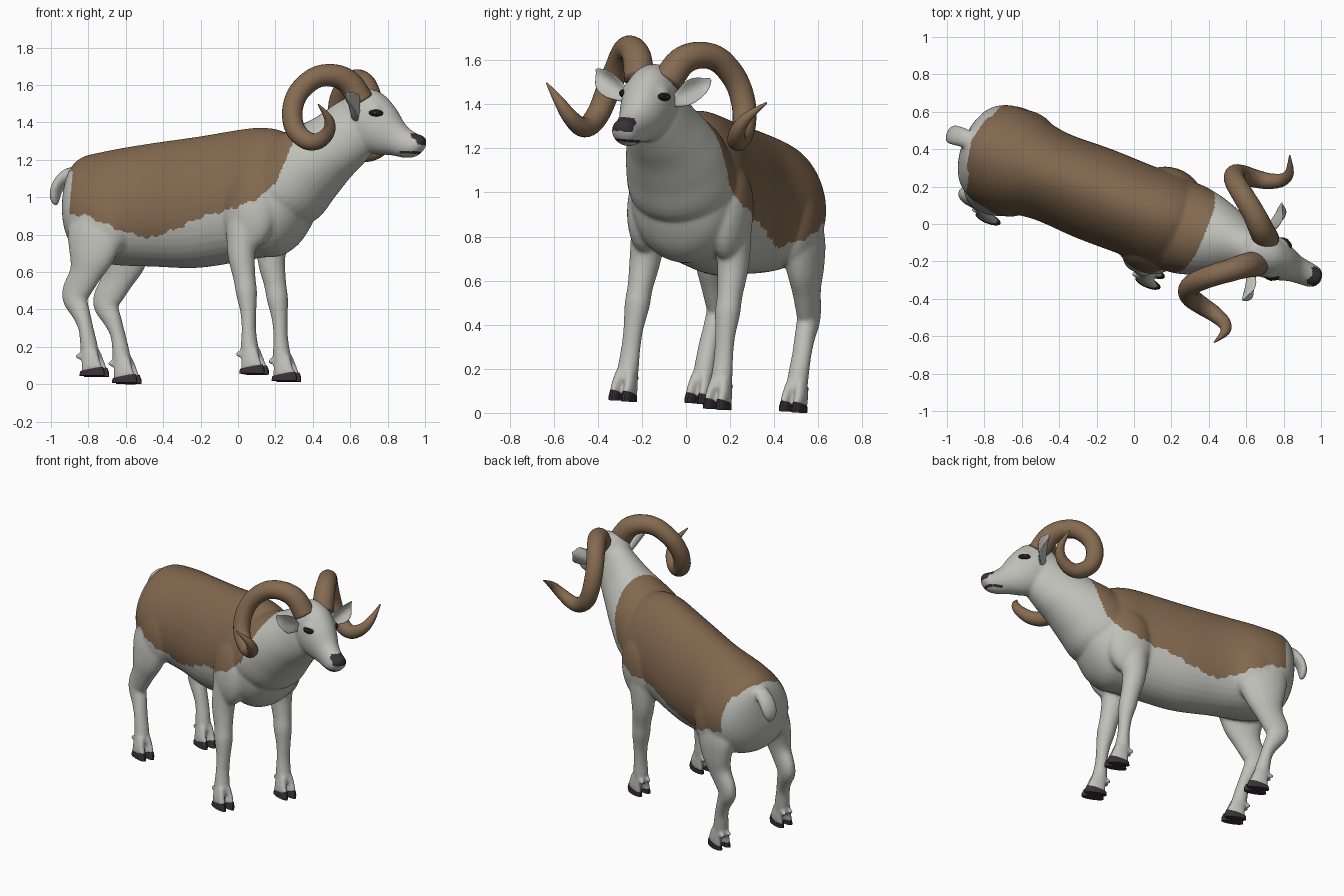
import bpy, bmesh, math
from mathutils import Vector, Matrix

if "Cube" in bpy.data.objects:
    bpy.data.objects.remove(bpy.data.objects["Cube"])

# Local frame: x forward, y sideways, z up; POSE turns and leans the whole animal
POSE = (Matrix.Rotation(math.radians(-22), 4, 'Z') @ Matrix.Rotation(math.radians(-4.7), 4, 'X')
        @ Matrix.Translation((0, -0.01, 0)))
made = []


def material(name, rgb):
    m = bpy.data.materials.new(name)
    m.diffuse_color = (*rgb, 1)
    m.use_nodes = True
    m.node_tree.nodes["Principled BSDF"].inputs["Base Color"].default_value = m.diffuse_color
    return m


WOOL = material("pale grey wool", (0.52, 0.525, 0.485))
BROWN = material("brown coat", (0.225, 0.14, 0.078))
HORN = material("horn brown", (0.235, 0.146, 0.082))
DARK = material("dark hoof and nose", (0.042, 0.03, 0.037))
EYE = material("black eye", (0.012, 0.009, 0.009))
IRIS = material("red brown iris", (0.12, 0.04, 0.02))


def spline(pts, n):
    out = []
    for i in range(len(pts) - 1):
        q = [pts[max(i - 1, 0)], pts[i], pts[i + 1], pts[min(i + 2, len(pts) - 1)]]
        for j in range(n):
            t = j / n
            out.append([0.5 * (2 * b + (c - a) * t + (2 * a - 5 * b + 4 * c - d) * t * t
                               + (3 * b - a - 3 * c + d) * t ** 3) for a, b, c, d in zip(*q)])
    return out + [list(pts[-1])]


def loft(bm, pts, s=1, side=(0, 1, 0), n=20, k=0.0, sub=5, fixed=None):
    """Skin rings along a path of (x, y, z, side radius, other radius); s mirrors y."""
    st = spline(pts, sub) if sub > 1 else pts
    P = [Vector(p[:3]) for p in st]
    side, rings = Vector(side), []
    for i, p in enumerate(st):
        t = Vector(fixed) if fixed else (P[min(i + 1, len(P) - 1)] - P[max(i - 1, 0)]).normalized()
        u = (side - t * side.dot(t)).normalized()
        v = t.cross(u)
        ring = []
        for j in range(n):
            ang = 2 * math.pi * j / n
            cs, sn = math.cos(ang), math.sin(ang)
            q = P[i] + u * (max(p[3], .003) * cs * (1 - k * sn)) + v * (max(p[4], .003) * sn)
            ring.append(bm.verts.new((q.x, s * q.y, q.z)))
        rings.append(ring)
    for A, B in zip(rings, rings[1:]):
        for j in range(n):
            bm.faces.new((A[j], A[(j + 1) % n], B[(j + 1) % n], B[j]))
    bm.faces.new(rings[0][::-1])
    bm.faces.new(rings[-1])


def ball(bm, centre, radii, turn=0.0):
    bmesh.ops.create_uvsphere(bm, u_segments=24, v_segments=14, radius=1,
                              matrix=Matrix.Translation(centre) @ Matrix.Rotation(turn, 4, 'Z')
                              @ Matrix.Diagonal((*radii, 1)))


def to_object(name, bm, mats, sharp=None):
    bmesh.ops.recalc_face_normals(bm, faces=bm.faces[:])
    me = bpy.data.meshes.new(name)
    bm.to_mesh(me)
    bm.free()
    return place(name, me, mats, sharp)


def place(name, me, mats, sharp=None):
    ob = bpy.data.objects.new(name, me)
    bpy.context.collection.objects.link(ob)
    for m in mats:
        me.materials.append(m)
    me.shade_smooth()
    if sharp:
        me.set_sharp_from_angle(angle=math.radians(sharp))
    made.append(ob)
    return ob


# Body mass: torso (upright rings), neck and head
bm = bmesh.new()
torso = [(-1.0, .99, .05, .08), (-.985, .985, .12, .16), (-.95, .972, .195, .225), (-.90, .962, .243, .268),
         (-.82, .955, .275, .293), (-.70, .958, .277, .313), (-.50, .97, .245, .332),
         (-.25, .983, .253, .352), (0, 1.02, .25, .354), (.12, 1.034, .256, .348),
         (.22, 1.03, .25, .335), (.30, 1.03, .222, .285), (.36, 1.035, .175, .21), (.40, 1.05, .12, .14),
         (.42, 1.05, .05, .06)]
loft(bm, [(x, 0, z, w, h) for x, z, w, h in torso], n=40, k=.12, fixed=(1, 0, 0))
neck = [(.10, .98, .22, .18), (.24, 1.05, .25, .235), (.36, 1.172, .23, .226), (.465, 1.25, .193, .197),
        (.56, 1.317, .155, .18), (.64, 1.39, .125, .165), (.68, 1.45, .105, .13)]
loft(bm, [(x, 0, z, w, h) for x, z, w, h in neck], n=32, fixed=(.707, 0, .707))
head = [(.575, 1.50, .05, .05), (.61, 1.49, .095, .115), (.705, 1.43, .12, .162), (.80, 1.372, .107, .142),
        (.89, 1.318, .076, .092), (.96, 1.288, .066, .074), (1.005, 1.282, .060, .065),
        (1.03, 1.28, .045, .047), (1.043, 1.28, .02, .02)]
loft(bm, [(x, 0, z, w, h) for x, z, w, h in head], n=24, fixed=(.906, 0, -.423))
# Tail
loft(bm, [(-.93, 0, 1.13, .05, .03), (-.99, 0, 1.135, .05, .036), (-1.04, 0, 1.10, .055, .034),
          (-1.07, 0, 1.05, .054, .029), (-1.076, 0, 1.0, .042, .024), (-1.065, 0, .965, .014, .012)], n=16)

# Legs, shoulders, haunches, cloven toes, dewclaws and brows
front_leg = [(.10, .19, .98, .06, .10), (.10, .205, .88, .078, .096), (.095, .215, .70, .072, .076),
             (.12, .22, .56, .058, .06), (.135, .222, .48, .058, .057), (.15, .225, .38, .047, .043),
             (.158, .228, .28, .045, .038), (.165, .23, .19, .049, .047), (.175, .23, .13, .048, .05)]
rear_leg = [(-.75, .19, .95, .07, .14), (-.75, .208, .80, .087, .16), (-.765, .224, .68, .075, .13),
            (-.797, .225, .58, .06, .09), (-.845, .222, .49, .052, .08), (-.85, .222, .44, .05, .068),
            (-.815, .225, .37, .047, .051), (-.782, .23, .29, .045, .04), (-.76, .23, .19, .048, .047),
            (-.75, .23, .12, .048, .05)]
feet = [(.197, .232, .042), (-.724, .232, .03)]
for s in (1, -1):
    loft(bm, front_leg, s)
    loft(bm, rear_leg, s)
    ball(bm, (.13, s * .20, .93), (.15, .092, .22))
    ball(bm, (-.70, s * .20, .87), (.15, .092, .20))
    ball(bm, (.772, s * .073, 1.46), (.058, .042, .046))
    for x, y, z in feet:
        for d in (-.031, .031):
            loft(bm, [(x - .022, y + d * .7, z + .13, .026, .045), (x - .01, y + d, z + .07, .026, .056),
                      (x, y + d, z + .025, .025, .066)], s, n=14)
            ball(bm, (x - .082, s * (y + d * .8), z + .105), (.022, .014, .018))

# Fuse into one smooth skin
raw = to_object("raw_skin", bm, [])
made.remove(raw)
mod = raw.modifiers.new("fuse", 'REMESH')
mod.mode, mod.voxel_size = 'VOXEL', .0085
mod = raw.modifiers.new("soften", 'SMOOTH')
mod.factor, mod.iterations = .5, 16
bpy.context.view_layer.update()
skin = bpy.data.meshes.new_from_object(raw.evaluated_get(bpy.context.evaluated_depsgraph_get()))
bpy.data.objects.remove(raw)
skin.materials.clear()
body = place("body", skin, [WOOL, BROWN, DARK])

# Brown saddle above a wavy line, dark nose and mouth line
EDGE = [(-1.2, .92), (-.78, .89), (-.59, .81), (-.44, .77), (-.245, .83), (-.115, .89), (.08, .93),
        (.187, .97), (.29, 1.06), (.34, 1.19), (.38, 1.36), (.40, 1.8)]


def edge(x):
    for (x0, z0), (x1, z1) in zip(EDGE, EDGE[1:]):
        if x0 <= x < x1:
            return z0 + (z1 - z0) * (x - x0) / (x1 - x0)
    return 9


for p in skin.polygons:
    x, y, z = p.center
    ripple = .006 * math.sin(55 * x) + .004 * math.sin(117 * x + 1)
    if x > -.965 + .3 * abs(y) + ripple and z > edge(x) + ripple:
        p.material_index = 1
    elif x + .4 * (z - 1.3) > .997 and 1.288 < z < 1.352 and abs(y) < .05:
        p.material_index = 2
    elif x > .92 and abs(z - 1.247) < .006:
        p.material_index = 2

# Hooves
bm = bmesh.new()
for s in (1, -1):
    for x, y, z in feet:
        for d in (-.031, .031):
            loft(bm, [(x - .004, y + d, z + .036, .025, .066), (x, y + d, z + .015, .027, .072),
                      (x, y + d, z, .026, .072)], s, n=18, sub=1)
to_object("hooves", bm, [DARK], 40)

# Curled horns
horn = [(.70, .068, 1.52, .069), (.647, .108, 1.612, .066), (.581, .165, 1.648, .061), (.50, .229, 1.633, .058),
        (.43, .29, 1.551, .056), (.412, .332, 1.448, .055), (.441, .356, 1.346, .053), (.514, .37, 1.285, .049),
        (.59, .385, 1.28, .043), (.657, .415, 1.326, .035), (.677, .4615, 1.389, .024), (.645, .54, 1.463, .004)]
for s, nm in ((1, "left_horn"), (-1, "right_horn")):
    bm = bmesh.new()
    loft(bm, [(*h, h[3]) for h in horn], s, n=20, sub=6)
    to_object(nm, bm, [HORN])

# Cupped ears
for s, nm in ((1, "left_ear"), (-1, "right_ear")):
    bm = bmesh.new()
    loft(bm, [(.685, .09, 1.43, .024, .024), (.69, .135, 1.445, .036, .02), (.695, .19, 1.476, .053, .013),
              (.70, .24, 1.513, .046, .009), (.70, .28, 1.548, .006, .004)], s, side=(0, 0, 1), n=18)
    for v in bm.verts:
        v.co.x += 11 * (v.co.z - 1.36 - .62 * abs(v.co.y)) ** 2
    to_object(nm, bm, [WOOL])

# Eyes with small irises
for nm, mat, radii, out in (("eyes", EYE, (.039, .02, .019), .099), ("irises", IRIS, (.009, .008, .007), .1135)):
    bm = bmesh.new()
    for s in (1, -1):
        ball(bm, (.80, s * out, 1.453), radii, s * math.radians(-18))
    to_object(nm, bm, [mat])

# Pose everything, centre it and stand it on the ground
pts = [POSE @ v.co for ob in made for v in ob.data.vertices]
lo = [min(p[i] for p in pts) for i in range(3)]
hi = [max(p[i] for p in pts) for i in range(3)]
shift = Matrix.Translation((-(lo[0] + hi[0]) / 2, -(lo[1] + hi[1]) / 2, -lo[2]))
for ob in made:
    ob.matrix_world = shift @ POSE
